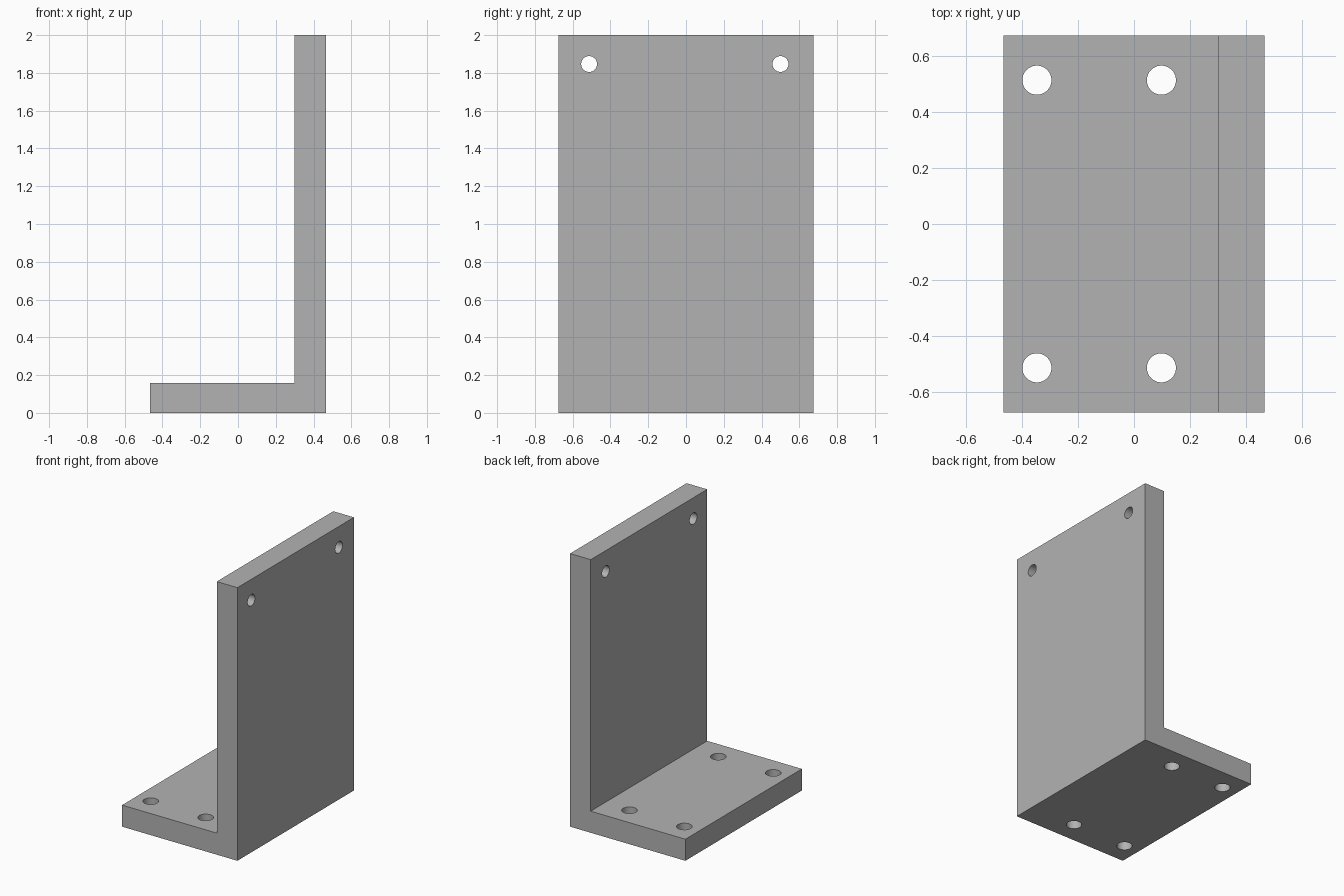
import bpy
import bmesh
import math

if "Cube" in bpy.data.objects:
    bpy.data.objects.remove(bpy.data.objects["Cube"], do_unlink=True)

HALF_X, HALF_Y, HEIGHT = 0.467, 0.674, 2.0
BASE_TOP, WALL_INNER = 0.158, 0.30

# Plain grey metal
grey = bpy.data.materials.new("grey_metal")
grey.use_nodes = True
colour = (0.45, 0.45, 0.45, 1)
grey.diffuse_color = colour
grey.node_tree.nodes["Principled BSDF"].inputs["Base Color"].default_value = colour

# L-shaped bracket extruded along its width
profile = [(-HALF_X, 0), (HALF_X, 0), (HALF_X, HEIGHT),
           (WALL_INNER, HEIGHT), (WALL_INNER, BASE_TOP), (-HALF_X, BASE_TOP)]
bm = bmesh.new()
face = bm.faces.new([bm.verts.new((x, -HALF_Y, z)) for x, z in profile])
extruded = bmesh.ops.extrude_face_region(bm, geom=[face])["geom"]
bmesh.ops.translate(bm, vec=(0, 2 * HALF_Y, 0),
                    verts=[v for v in extruded if isinstance(v, bmesh.types.BMVert)])
bmesh.ops.recalc_face_normals(bm, faces=bm.faces)
mesh = bpy.data.meshes.new("angle_bracket")
bm.to_mesh(mesh)
bm.free()
mesh.materials.append(grey)
bracket = bpy.data.objects.new("angle_bracket", mesh)
bpy.context.collection.objects.link(bracket)


def drill(location, radius, rotation=(0, 0, 0)):
    """Cut a round through hole in the bracket."""
    bpy.ops.mesh.primitive_cylinder_add(vertices=48, radius=radius, depth=0.4,
                                        location=location, rotation=rotation)
    cutter = bpy.context.object
    cutter.name = "hole_cutter"
    cutter.hide_render = True
    cutter.data.materials.append(grey)
    cut = bracket.modifiers.new("hole", "BOOLEAN")
    cut.operation, cut.solver, cut.object = "DIFFERENCE", "EXACT", cutter
    bpy.context.view_layer.objects.active = bracket
    bpy.ops.object.modifier_apply(modifier=cut.name)
    bpy.data.objects.remove(cutter, do_unlink=True)


# Four base holes
for x in (-0.347, 0.098):
    for y in (-0.514, 0.514):
        drill((x, y, BASE_TOP / 2), 0.052)

# Two smaller wall holes
for y in (-0.513, 0.5):
    drill(((WALL_INNER + HALF_X) / 2, y, 1.847), 0.042, (0, math.pi / 2, 0))

# Smooth hole walls, sharp edges
bpy.ops.object.select_all(action="DESELECT")
bracket.select_set(True)
bpy.context.view_layer.objects.active = bracket
bpy.ops.object.shade_smooth_by_angle(angle=math.radians(30))
